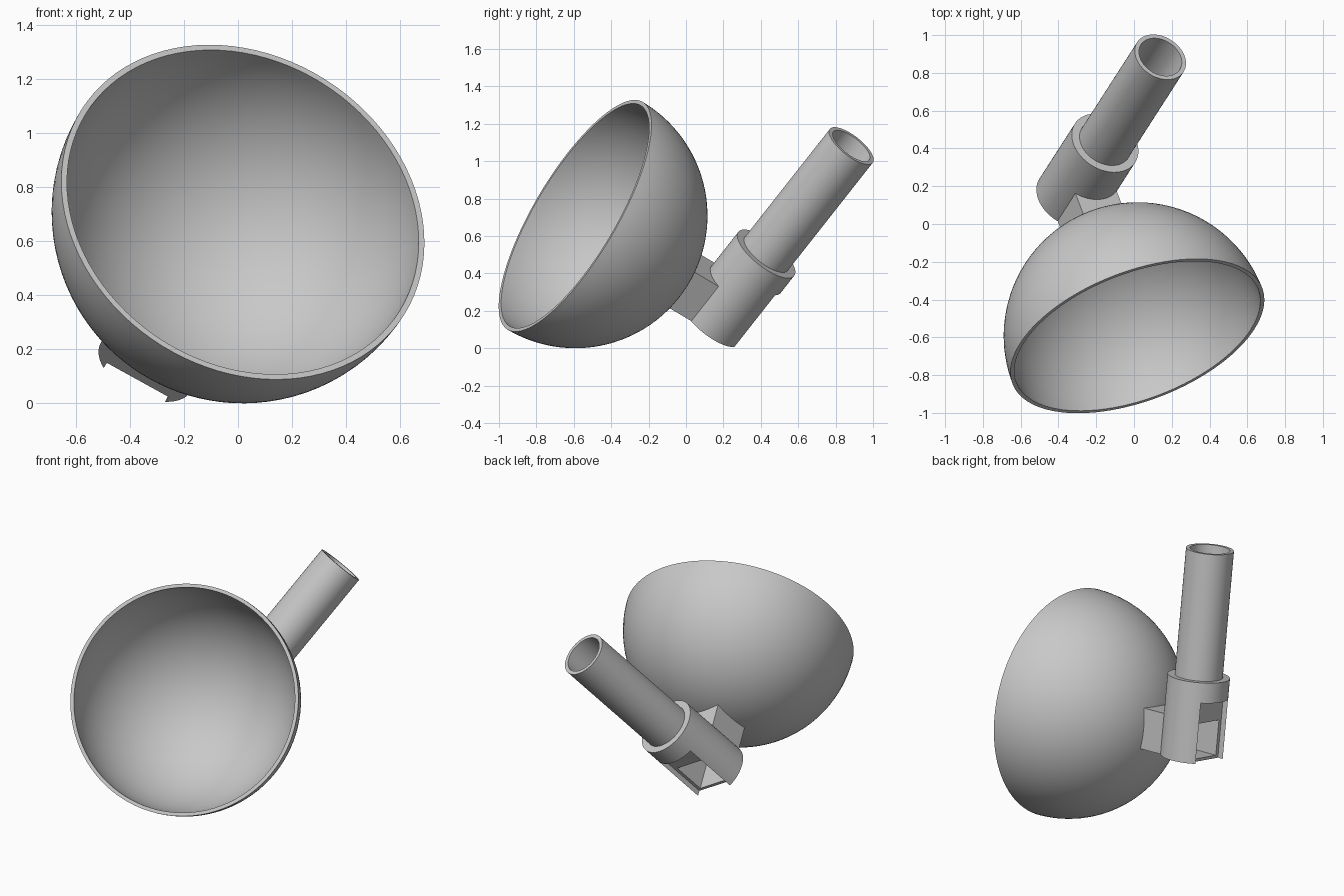
import bpy, bmesh, math
from mathutils import Matrix, Vector

cube = bpy.data.objects.get("Cube")
if cube:
    bpy.data.objects.remove(cube)

# Tilted frame: local x = sideways, y = bowl opening, z = along the handle
handle_dir = Vector((0.37, 0.575, 0.73)).normalized()
opening = Vector((0.31, -0.822, 0.476))
opening = (opening - handle_dir * opening.dot(handle_dir)).normalized()
side = opening.cross(handle_dir)
FRAME = Matrix.Translation((0.018, -0.593, 0.708)) @ Matrix((side, opening, handle_dir)).transposed().to_4x4()

grey = bpy.data.materials.new("light_grey")
grey.use_nodes = True
grey.diffuse_color = (0.58, 0.58, 0.58, 1)
grey.node_tree.nodes["Principled BSDF"].inputs["Base Color"].default_value = grey.diffuse_color

R, WALL = 0.708, 0.022     # bowl radius and thickness
AXIS_Y = -0.987            # handle axis behind the bowl centre
FLOOR_Y = AXIS_Y - 0.10    # floor of the slot in the collar


def make_object(name, bm):
    bmesh.ops.recalc_face_normals(bm, faces=bm.faces)
    mesh = bpy.data.meshes.new(name)
    bm.to_mesh(mesh)
    bm.free()
    mesh.materials.append(grey)
    ob = bpy.data.objects.new(name, mesh)
    bpy.context.collection.objects.link(ob)
    ob.matrix_world = FRAME
    return ob


def revolve(name, profile, axis, centre=(0, 0, 0), closed=True, steps=96):
    bm = bmesh.new()
    verts = [bm.verts.new(Vector(p) + Vector(centre)) for p in profile]
    pairs = list(zip(verts, verts[1:]))
    if closed:
        pairs.append((verts[-1], verts[0]))
    edges = [bm.edges.new(p) for p in pairs]
    bmesh.ops.spin(bm, geom=verts + edges, cent=centre, axis=axis,
                   angle=math.tau, steps=steps, use_merge=False)
    bmesh.ops.remove_doubles(bm, verts=bm.verts, dist=1e-5)
    return make_object(name, bm)


def box(name, x, y, z):
    bm = bmesh.new()
    bmesh.ops.create_cube(bm, size=1)
    lo, hi = Vector((x[0], y[0], z[0])), Vector((x[1], y[1], z[1]))
    bm.transform(Matrix.Translation((lo + hi) / 2) @ Matrix.Diagonal(hi - lo).to_4x4())
    return make_object(name, bm)


def cut(ob, cutters):
    for c in cutters:
        mod = ob.modifiers.new(c.name, "BOOLEAN")
        mod.operation, mod.object, mod.solver = "DIFFERENCE", c, "EXACT"
    bpy.context.view_layer.update()
    graph = bpy.context.evaluated_depsgraph_get()
    mesh = bpy.data.meshes.new_from_object(ob.evaluated_get(graph))
    ob.modifiers.clear()
    ob.data = mesh


def arc(radius, n=32):
    return [(radius * math.sin(math.pi / 2 * i / n), -radius * math.cos(math.pi / 2 * i / n), 0)
            for i in range(n + 1)]


# Bowl: hemispherical shell with a flat rim
bowl = revolve("bowl", arc(R) + arc(R - WALL)[::-1], (0, 1, 0), closed=False)

# Handle: hollow round tube, closed low down inside the collar
handle = revolve("handle_tube", [(0, 0, 0.25), (0.146, 0, 0.25), (0.146, 0, 1.167),
                                 (0.122, 0, 1.167), (0.122, 0, 0.27), (0, 0, 0.27)],
                 (0, 0, 1), (0, AXIS_Y, 0), closed=False, steps=64)

# Collar: thick cylinder holding the handle
collar = revolve("collar", [(0, 0, -0.13), (0.19, 0, -0.13), (0.19, 0, 0.376), (0, 0, 0.376)],
                 (0, 0, 1), (0, AXIS_Y, 0), closed=False, steps=64)
# Bore, so the tube sits in the collar
bore = revolve("bore_cutter", [(0, 0, 0.26), (0.14, 0, 0.26), (0.14, 0, 0.5), (0, 0, 0.5)],
               (0, 0, 1), (0, AXIS_Y, 0), closed=False, steps=64)

# Square bracket joining bowl and collar
bracket = box("bracket", (-0.125, 0.125), (FLOOR_Y + 0.001, -0.6), (-0.129, 0.125))

# Cutters: wide slot in the collar, square pocket, seat against the bowl
slot = box("slot_cutter", (-0.13, 0.13), (FLOOR_Y - 0.3, FLOOR_Y), (-0.3, 0.25))
pocket = box("pocket_cutter", (-0.108, 0.108), (FLOOR_Y - 0.2, -0.74), (-0.112, 0.108))
seat = revolve("seat_cutter", arc(R - WALL / 2) + [(0, 0, 0)], (0, 1, 0), closed=False)

cut(collar, [bore, slot, pocket])
cut(bracket, [pocket, seat])

for c in (bore, slot, pocket, seat):
    bpy.data.objects.remove(c)

# Smooth the round surfaces, keep the edges sharp
for ob in (bowl, handle, collar, bracket):
    bpy.ops.object.select_all(action="DESELECT")
    ob.select_set(True)
    bpy.context.view_layer.objects.active = ob
    bpy.ops.object.shade_smooth_by_angle(angle=math.radians(30))
